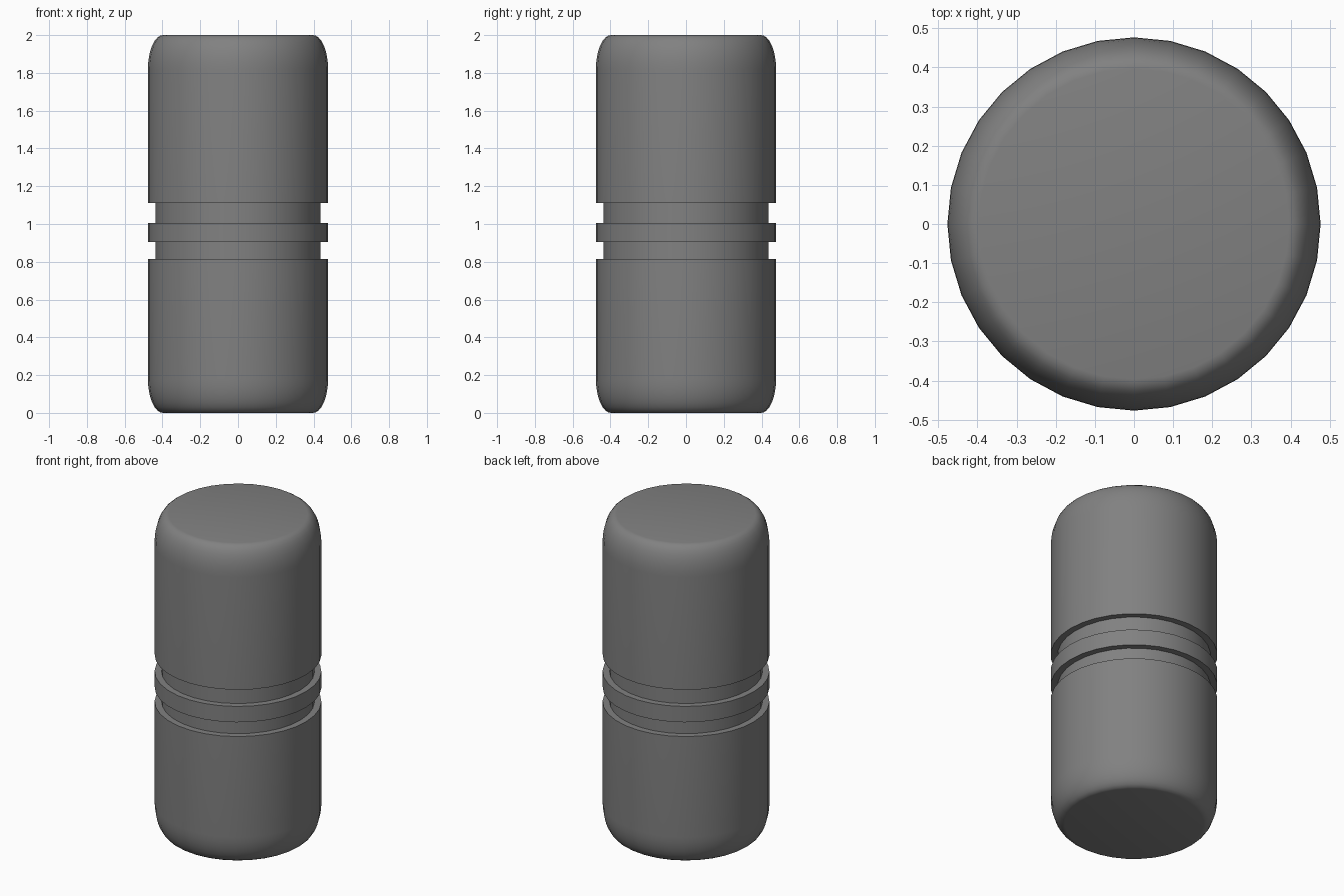
import bpy, bmesh, math

if "Cube" in bpy.data.objects:
    bpy.data.objects.remove(bpy.data.objects["Cube"])

SIDES = 32
R, GROOVE_R = 0.477, 0.438      # outer and groove radius
BW, BH, STEPS = 0.08, 0.18, 8   # rounded end: width, height, segments

# Half profile (radius, height), bottom to top
arc = [math.pi / 2 * i / STEPS for i in range(STEPS + 1)]
bottom = [(R - BW + BW * math.sin(a), BH - BH * math.cos(a)) for a in arc]
top = [(r, 2 - z) for r, z in reversed(bottom)]
grooves = []
for z0, z1 in ((0.815, 0.905), (1.005, 1.11)):
    grooves += [(R, z0), (GROOVE_R, z0), (GROOVE_R, z1), (R, z1)]
profile = bottom + grooves + top

# Lathe the profile with capped ends
bm = bmesh.new()
rings = []
for r, z in profile:
    rings.append([bm.verts.new((r * math.cos(2 * math.pi * i / SIDES),
                                r * math.sin(2 * math.pi * i / SIDES), z))
                  for i in range(SIDES)])
for a, b in zip(rings, rings[1:]):
    for i in range(SIDES):
        j = (i + 1) % SIDES
        bm.faces.new((a[i], a[j], b[j], b[i]))
bm.faces.new(rings[0][::-1])
bm.faces.new(rings[-1])

mesh = bpy.data.meshes.new("grooved_cylinder")
bm.to_mesh(mesh)
bm.free()
body = bpy.data.objects.new("grooved_cylinder", mesh)
bpy.context.collection.objects.link(body)

# Single grey colour
grey = bpy.data.materials.new("mid grey")
grey.diffuse_color = (0.22, 0.22, 0.22, 1)
grey.use_nodes = True
grey.node_tree.nodes["Principled BSDF"].inputs["Base Color"].default_value = grey.diffuse_color
mesh.materials.append(grey)

# Smooth sides, sharp groove edges
bpy.context.view_layer.objects.active = body
body.select_set(True)
bpy.ops.object.shade_smooth_by_angle(angle=math.radians(40))
